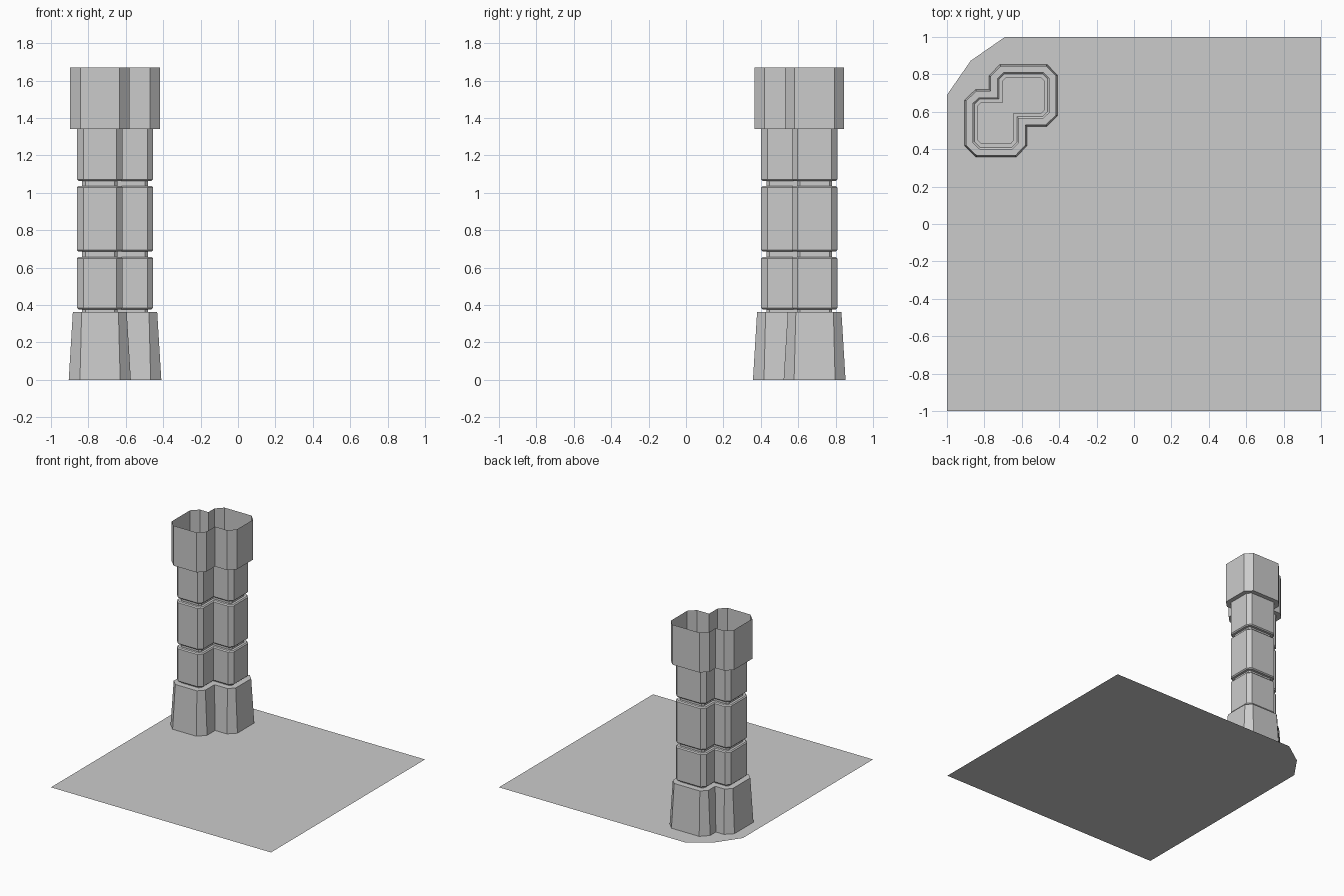
import bpy
from mathutils import Vector

if "Cube" in bpy.data.objects:
    bpy.data.objects.remove(bpy.data.objects["Cube"])

# Footprint of the tower at ground level: two overlapping chamfered boxes (clockwise)
FOOT = [(-0.717, 0.853), (-0.465, 0.853), (-0.41, 0.797), (-0.41, 0.578),
        (-0.467, 0.522), (-0.573, 0.522), (-0.573, 0.417), (-0.63, 0.358),
        (-0.845, 0.358), (-0.905, 0.417), (-0.905, 0.663), (-0.847, 0.719),
        (-0.775, 0.719), (-0.775, 0.793)]


def make_object(name, verts, faces):
    mesh = bpy.data.meshes.new(name)
    mesh.from_pydata(verts, [], faces)
    obj = bpy.data.objects.new(name, mesh)
    bpy.context.collection.objects.link(obj)
    return obj


def inset(points, d):
    """Mitred inset of a clockwise outline."""
    pts = [Vector(p) for p in points]
    out = []
    for i, p in enumerate(pts):
        a = (p - pts[i - 1]).normalized()
        b = (pts[(i + 1) % len(pts)] - p).normalized()
        na, nb = Vector((a.y, -a.x)), Vector((b.y, -b.x))
        out.append(p + (na + nb) * d / (1 + na.dot(nb)))
    return out


def loft(name, profile):
    """Open shell through (inset, height) rings of the footprint."""
    n = len(FOOT)
    verts = [(p.x, p.y, z) for d, z in profile for p in inset(FOOT, d)]
    faces = [(r * n + i, (r + 1) * n + i, (r + 1) * n + (i + 1) % n, r * n + (i + 1) % n)
             for r in range(len(profile) - 1) for i in range(n)]
    return make_object(name, verts, faces)


WALL, GROOVE, EDGE = 0.044, 0.072, 0.008

# Ground plate with one rounded-off corner
make_object("ground_plate",
            [(-1, -1, 0), (1, -1, 0), (1, 1, 0), (-0.69, 1, 0), (-0.873, 0.873, 0), (-1, 0.69, 0)],
            [range(6)])

# Tapered foot with a ledge on top and the neck above it
loft("tower_foot", [(0, 0), (0.022, 0.362), (GROOVE, 0.362), (GROOVE, 0.377)])

# Shaft drums with bevelled rims, separated by grooves
shaft = []
for low, high in ((0.377, 0.657), (0.685, 1.036), (1.064, None)):
    shaft += [(GROOVE, low), (WALL + EDGE, low), (WALL, low + EDGE)]
    if high:
        shaft += [(WALL, high - EDGE), (WALL + EDGE, high), (GROOVE, high)]
shaft.append((WALL, 1.342))
loft("tower_shaft", shaft)

# Wider open crown with its ledge
loft("tower_crown", [(WALL, 1.342), (0.008, 1.342), (0.008, 1.67)])
